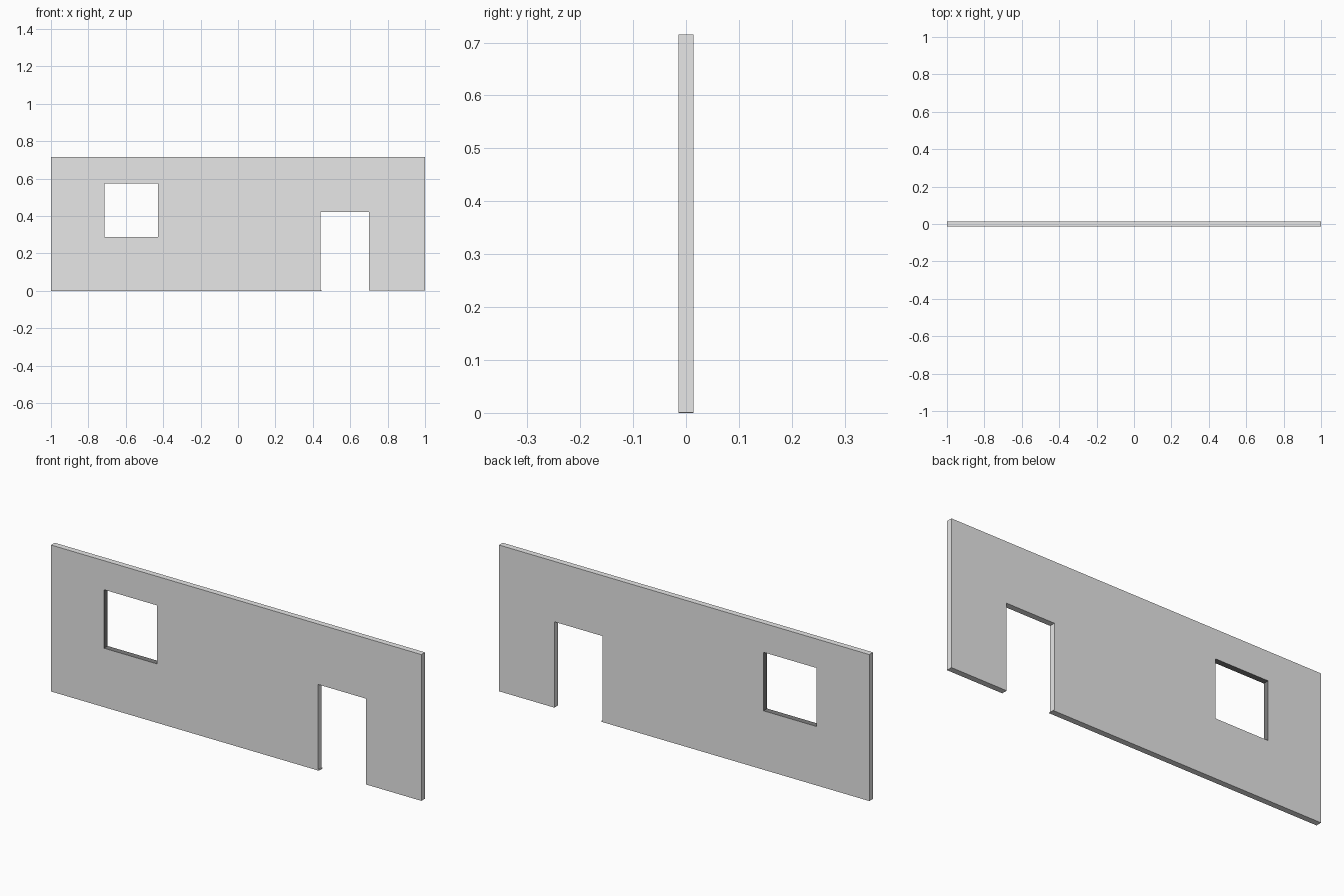
import bpy, bmesh

if "Cube" in bpy.data.objects:
    bpy.data.objects.remove(bpy.data.objects["Cube"])

T = 0.0143  # half thickness


def make_material(name, value):
    mat = bpy.data.materials.new(name)
    mat.diffuse_color = (value, value, value, 1)
    mat.use_nodes = True
    mat.node_tree.nodes["Principled BSDF"].inputs["Base Color"].default_value = mat.diffuse_color
    return mat


plaster = make_material("light grey plaster", 0.8)
reveal = make_material("dark grey window reveal", 0.21)


def extrude_panel(name, outline):
    """Extrude an (x, z) outline through the wall thickness."""
    bm = bmesh.new()
    face = bm.faces.new([bm.verts.new((x, -T, z)) for x, z in outline])
    ext = bmesh.ops.extrude_face_region(bm, geom=[face])
    moved = [g for g in ext["geom"] if isinstance(g, bmesh.types.BMVert)]
    bmesh.ops.translate(bm, verts=moved, vec=(0, 2 * T, 0))
    bmesh.ops.recalc_face_normals(bm, faces=bm.faces)
    mesh = bpy.data.meshes.new(name)
    bm.to_mesh(mesh)
    bm.free()
    obj = bpy.data.objects.new(name, mesh)
    bpy.context.collection.objects.link(obj)
    return obj


# Wall outline with the doorway notch and the small lip at its left foot
wall = extrude_panel("wall", [
    (-1, 0), (0.447, 0), (0.447, 0.004), (0.442, 0.004),
    (0.442, 0.42), (0.701, 0.42), (0.701, 0.001),
    (1, 0.001), (1, 0.715), (-1, 0.715)])
wall.data.materials.append(plaster)
wall.data.materials.append(reveal)

# Window opening, whose inner faces take the cutter's dark colour
bpy.ops.mesh.primitive_cube_add(size=1, location=(-0.5714, 0, 0.4305))
cutter = bpy.context.object
cutter.name = "window_cutter"
cutter.scale = (0.2857, 0.2, 0.2857)
cutter.hide_render = True
cutter.hide_set(True)
cutter.data.materials.append(reveal)

cut = wall.modifiers.new("window", 'BOOLEAN')
cut.operation = 'DIFFERENCE'
cut.solver = 'EXACT'
cut.material_mode = 'TRANSFER'
cut.object = cutter
